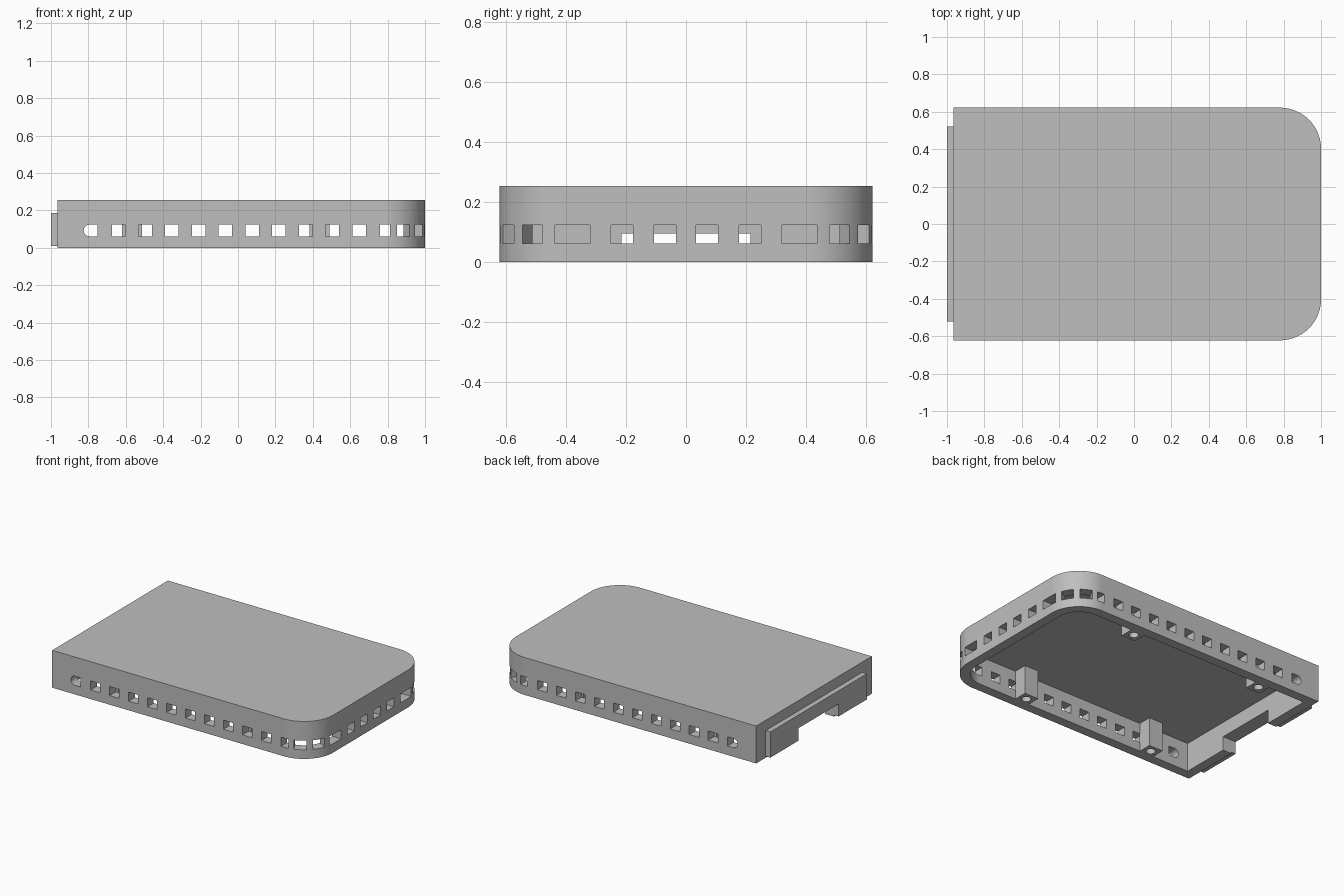
import bpy, bmesh, math
from mathutils import Matrix, Vector

if "Cube" in bpy.data.objects:
    bpy.data.objects.remove(bpy.data.objects["Cube"], do_unlink=True)

grey = bpy.data.materials.new("plain grey")
grey.use_nodes = True
COLOR = (0.52, 0.52, 0.52, 1)
grey.diffuse_color = COLOR
grey.node_tree.nodes["Principled BSDF"].inputs["Base Color"].default_value = COLOR

LEFT, RIGHT, HALF, TOP = -0.965, 1.0, 0.622, 0.255
RADIUS, WALL, ROOF = 0.22, 0.066, 0.058
VENT_Z, VENT_H = 0.093, 0.062


def make(name, bm):
    bmesh.ops.recalc_face_normals(bm, faces=bm.faces)
    mesh = bpy.data.meshes.new(name)
    bm.to_mesh(mesh)
    bm.free()
    mesh.materials.append(grey)
    obj = bpy.data.objects.new(name, mesh)
    bpy.context.collection.objects.link(obj)
    return obj


def box(name, center, size, turn=0):
    bm = bmesh.new()
    m = Matrix.Translation(center) @ Matrix.Rotation(turn, 4, 'Z') @ Matrix.Diagonal((*size, 1))
    bmesh.ops.create_cube(bm, size=1, matrix=m)
    return make(name, bm)


def cylinder(name, center, radius, depth, axis='Z'):
    bm = bmesh.new()
    m = Matrix.Translation(center)
    if axis == 'Y':
        m = m @ Matrix.Rotation(math.pi / 2, 4, 'X')
    bmesh.ops.create_cone(bm, cap_ends=True, segments=32, radius1=radius,
                          radius2=radius, depth=depth, matrix=m)
    return make(name, bm)


def slab(name, inset, z0, z1):
    """Plan with two rounded corners at the +x end, extruded upward."""
    r, cx, cy = RADIUS - inset, RIGHT - RADIUS, HALF - RADIUS
    points = [(LEFT + inset, -HALF + inset)]
    for side, start in ((-1, -90), (1, 0)):
        for i in range(25):
            a = math.radians(start + 90 * i / 24)
            points.append((cx + r * math.cos(a), side * cy + r * math.sin(a)))
    points.append((LEFT + inset, HALF - inset))
    bm = bmesh.new()
    face = bm.faces.new([bm.verts.new((x, y, z0)) for x, y in points])
    up = bmesh.ops.extrude_face_region(bm, geom=[face])
    bmesh.ops.translate(bm, vec=(0, 0, z1 - z0),
                        verts=[v for v in up["geom"] if isinstance(v, bmesh.types.BMVert)])
    return make(name, bm)


def cut(target, cutter):
    mod = target.modifiers.new("cut", 'BOOLEAN')
    mod.operation, mod.solver, mod.object = 'DIFFERENCE', 'EXACT', cutter
    bpy.context.view_layer.objects.active = target
    bpy.ops.object.modifier_apply(modifier=mod.name)
    bpy.data.objects.remove(cutter, do_unlink=True)


# Hollow cover, open underneath
cover = slab("cover", 0, 0, TOP)
cut(cover, slab("cavity", WALL, -0.1, TOP - ROOF))

# Vents along both long sides and around the rounded corners
for side in (-1, 1):
    y = side * (HALF - WALL / 2)
    for i in range(10):
        cut(cover, box("vent", (-0.639 + 0.143 * i, y, VENT_Z), (0.072, 0.12, VENT_H)))
    cut(cover, box("vent", (0.787, y, VENT_Z), (0.054, 0.12, VENT_H)))
    cut(cover, cylinder("vent_end", (-0.794, y, VENT_Z), VENT_H / 2, 0.12, 'Y'))
    cut(cover, box("vent", (-0.772, y, VENT_Z), (0.044, 0.12, VENT_H)))
    for degrees in (28.5, 59.5):
        a = side * math.radians(90 - degrees)
        r = RADIUS - WALL / 2
        spot = Vector((RIGHT - RADIUS + r * math.cos(a),
                       side * (HALF - RADIUS) + r * math.sin(a), VENT_Z))
        cut(cover, box("corner_vent", spot, (0.13, 0.078, VENT_H), a))

# Vents across the rounded end
for y, width in ((0.07, 0.074), (0.213, 0.074), (0.378, 0.117)):
    for side in (-1, 1):
        cut(cover, box("end_vent", (RIGHT - WALL / 2, side * y, VENT_Z), (0.14, width, VENT_H)))

# Square end: raised plate, with a shared notch
plate = box("end_plate", (-0.98, 0, 0.0975), (0.04, 1.04, 0.175))
for part in (cover, plate):
    cut(part, box("notch", (-0.95, 0, 0), (0.2, 0.43, 0.19)))

# Screw posts inside
posts = []
for x in (-0.567, 0.436):
    for side, label in ((-1, "front"), (1, "back")):
        post = box(f"{label}_screw_post", (x, side * 0.511, 0.1), (0.106, 0.094, 0.2))
        cut(post, cylinder("screw_hole", (x, side * 0.517, 0), 0.03, 0.3))
        posts.append(post)

# Smooth rounded surfaces, sharp edges kept
for obj in [cover, plate] + posts:
    bpy.ops.object.select_all(action='DESELECT')
    obj.select_set(True)
    bpy.context.view_layer.objects.active = obj
    bpy.ops.object.shade_smooth_by_angle(angle=math.radians(30))
